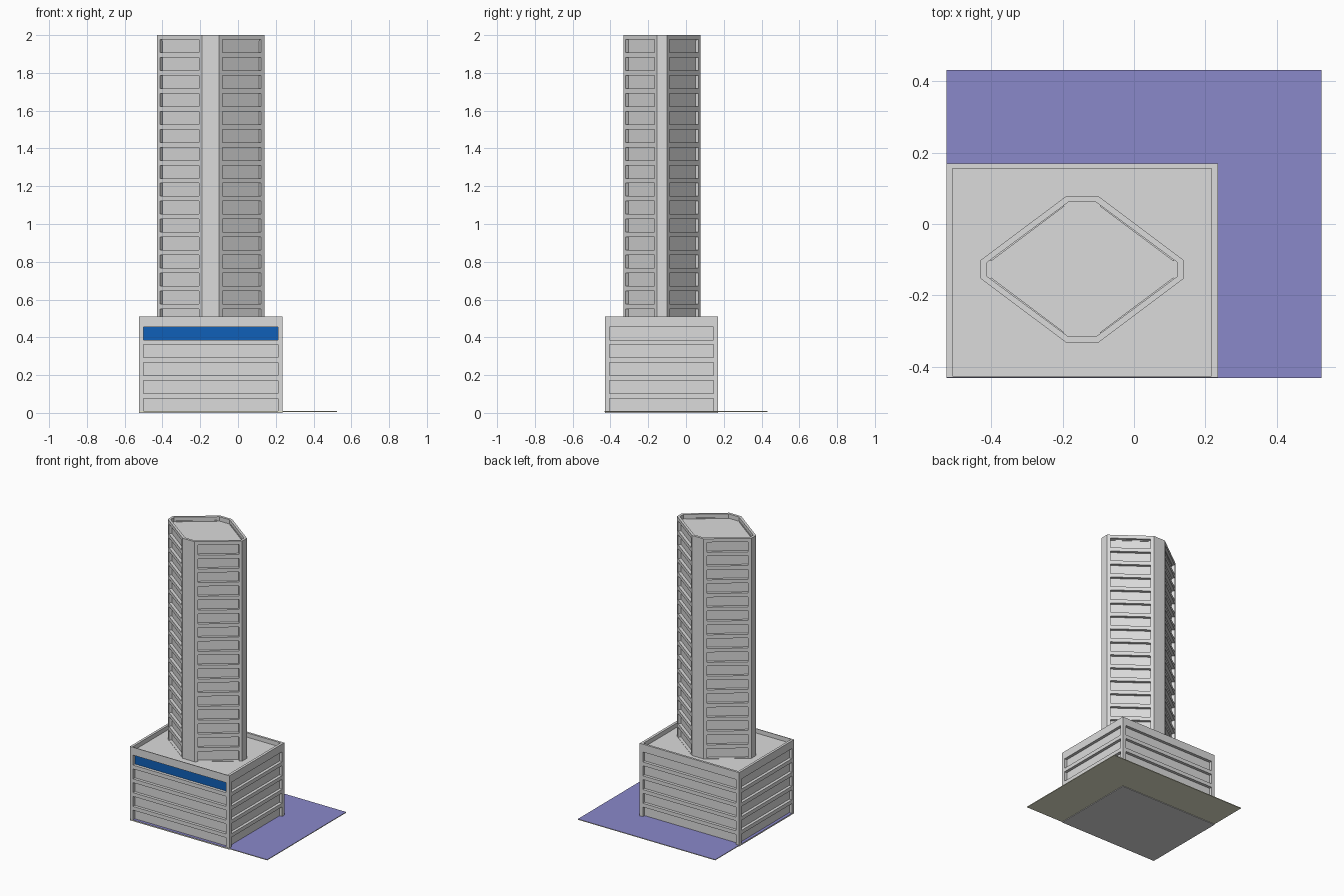
import bpy
import bmesh
from mathutils import Vector

cube = bpy.data.objects.get("Cube")
if cube:
    bpy.data.objects.remove(cube, do_unlink=True)


def make_material(name, rgb):
    mat = bpy.data.materials.new(name)
    mat.use_nodes = True
    mat.diffuse_color = (*rgb, 1)
    mat.node_tree.nodes["Principled BSDF"].inputs["Base Color"].default_value = (*rgb, 1)
    return mat


CONCRETE = make_material("light grey concrete", (0.71, 0.71, 0.71))
BLUE = make_material("blue glazing", (0.005, 0.115, 0.48))
PURPLE = make_material("purple paving", (0.255, 0.246, 0.59))
BEIGE = make_material("beige underside", (0.91, 0.91, 0.70))

ROW_PITCH, WINDOW_HEIGHT, RECESS = 0.095, 0.069, 0.02


def finish(bm, name, materials):
    mesh = bpy.data.meshes.new(name)
    bm.to_mesh(mesh)
    bm.free()
    for mat in materials:
        mesh.materials.append(mat)
    obj = bpy.data.objects.new(name, mesh)
    bpy.context.collection.objects.link(obj)
    return obj


def add_face(bm, points):
    return bm.faces.new([bm.verts.new(p) for p in points])


def build_block(name, outer, inner, base, top, deck, first_row, rows, margin,
                materials, accent=None):
    """Walls with recessed window bands, a parapet rim and a sunken roof.
    Outlines run counter-clockwise; short walls stay plain."""
    bm = bmesh.new()
    windows = []
    tops = [first_row - i * ROW_PITCH for i in range(rows)]
    levels = sorted([base, top] + tops + [t - WINDOW_HEIGHT for t in tops])
    count = len(outer)

    for side in range(count):
        a, b = Vector(outer[side]), Vector(outer[(side + 1) % count])
        length = (b - a).length
        windowed = length > 0.2
        cuts = [0, margin, length - margin, length] if windowed else [0, length]
        cols = [a + (b - a) * (c / length) for c in cuts]
        for row, (z0, z1) in enumerate(zip(levels, levels[1:])):
            for col, (p, q) in enumerate(zip(cols, cols[1:])):
                face = add_face(bm, [(*p, z0), (*q, z0), (*q, z1), (*p, z1)])
                if windowed and col == 1 and row % 2 == 1:
                    windows.append(face)
                    # The accent band is the highest window of the chosen wall
                    if side == accent and row == len(levels) - 3:
                        face.material_index = 1

    # Parapet rim and its inner faces
    for i in range(count):
        j = (i + 1) % count
        add_face(bm, [(*outer[i], top), (*outer[j], top), (*inner[j], top), (*inner[i], top)])
        add_face(bm, [(*inner[i], top), (*inner[j], top), (*inner[j], deck), (*inner[i], deck)])
    add_face(bm, [(*p, deck) for p in inner])
    add_face(bm, [(*p, base) for p in reversed(outer)])

    bmesh.ops.remove_doubles(bm, verts=bm.verts, dist=0.0001)
    accents = [f for f in windows if f.material_index == 1]
    bmesh.ops.inset_individual(bm, faces=windows, thickness=0, depth=-RECESS)
    # Reveals stay concrete; only the recessed pane keeps the accent
    for f in bm.faces:
        f.material_index = 1 if f in accents else 0
    return finish(bm, name, materials)


def rectangle(x0, x1, y0, y1):
    return [(x0, y0), (x1, y0), (x1, y1), (x0, y1)]


def diamond(cx, cy, rx, ry, flat_x, flat_y):
    """Rhombus with its four tips cut off."""
    quarter = [(flat_x, -ry), (rx, -flat_y), (rx, flat_y), (flat_x, ry)]
    half = quarter + [(-x, -y) for x, y in quarter]
    return [(cx + x, cy + y) for x, y in half]


# Podium
build_block("podium", rectangle(-0.525, 0.235, -0.43, 0.17),
            rectangle(-0.508, 0.217, -0.425, 0.155),
            base=0, top=0.51, deck=0.48, first_row=0.456, rows=5, margin=0.024,
            materials=[CONCRETE, BLUE], accent=0)

# Tower
build_block("tower", diamond(-0.145, -0.127, 0.284, 0.205, 0.045, 0.026),
            diamond(-0.145, -0.127, 0.267, 0.188, 0.039, 0.019),
            base=0.45, top=2.0, deck=1.97, first_row=1.976, rows=16, margin=0.021,
            materials=[CONCRETE])

# Ground plate, paved on top
bm = bmesh.new()
bmesh.ops.create_cube(bm, size=1)
for v in bm.verts:
    v.co = (v.co.x * 1.05, v.co.y * 0.862, 0.0065 + v.co.z * 0.005)
for f in bm.faces:
    f.material_index = 0 if f.normal.z > 0.5 else 1
finish(bm, "ground_plate", [PURPLE, BEIGE])
